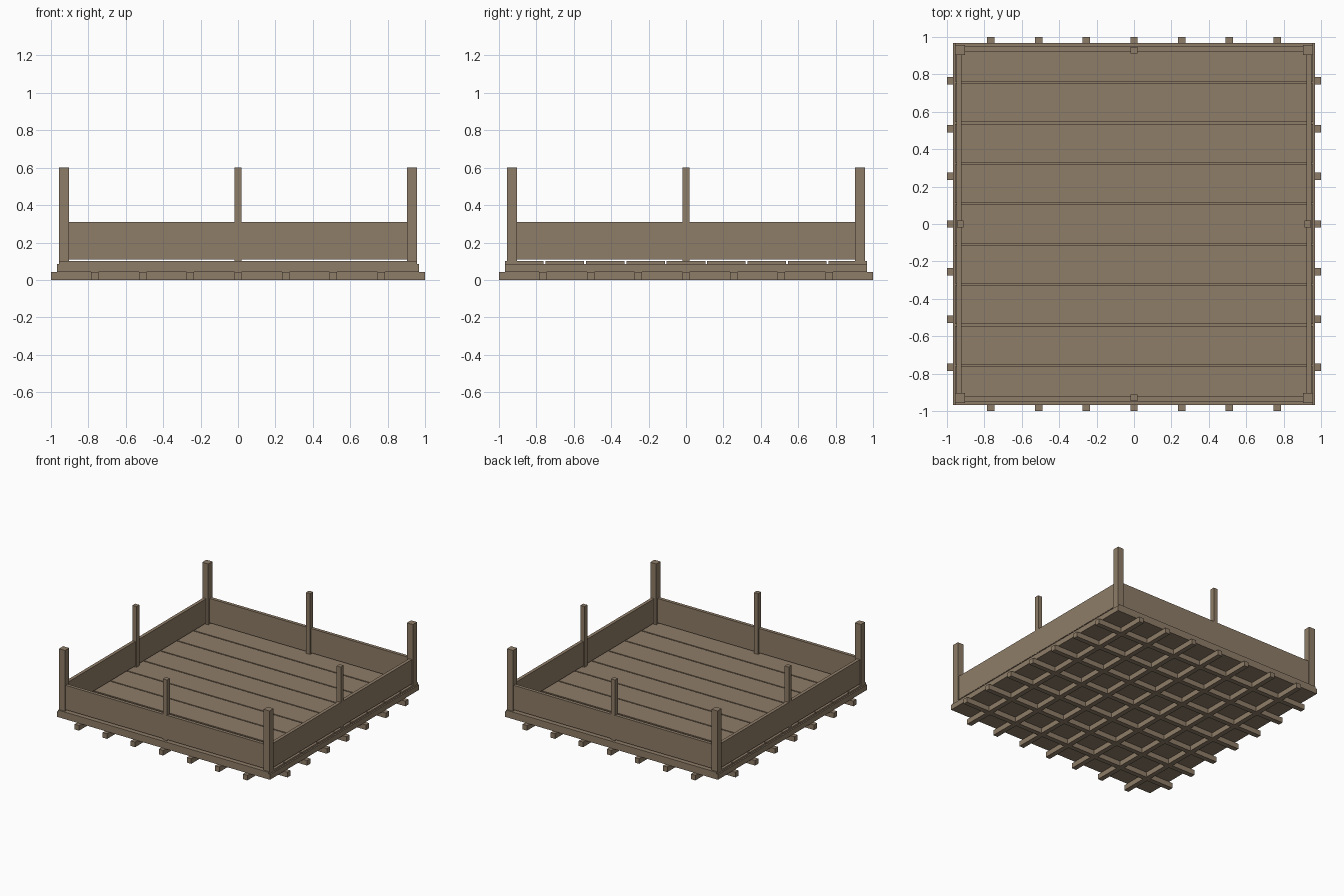
import bpy

if "Cube" in bpy.data.objects:
    bpy.data.objects.remove(bpy.data.objects["Cube"])

wood = bpy.data.materials.new("weathered wood")
wood.diffuse_color = (0.275, 0.205, 0.138, 1)
wood.use_nodes = True
wood.node_tree.nodes["Principled BSDF"].inputs["Base Color"].default_value = wood.diffuse_color


def box(name, x0, x1, y0, y1, z0, z1):
    """Axis-aligned wooden box between two corners."""
    sx, sy, sz = x1 - x0, y1 - y0, z1 - z0
    bpy.ops.mesh.primitive_cube_add(size=1)
    ob = bpy.context.object
    ob.name = name
    for v in ob.data.vertices:
        v.co = (x0 + (v.co.x + 0.5) * sx, y0 + (v.co.y + 0.5) * sy, z0 + (v.co.z + 0.5) * sz)
    ob.data.materials.append(wood)
    return ob


def post(name, x, y, half):
    return box(name, x - half, x + half, y - half, y + half, 0.098, 0.6)


# Lattice of joists under the deck
for i in range(-3, 4):
    c = i * 0.255
    box("long_joist", -1, 1, c - 0.02, c + 0.02, 0, 0.042)
    box("cross_joist", c - 0.02, c + 0.02, -1, 1, 0, 0.042)

# Solid deck base and nine floor planks
box("deck_base", -0.968, 0.968, -0.968, 0.968, 0.042, 0.085)
pitch = 1.946 / 9
for i in range(-4, 5):
    c = i * pitch
    box("floor_plank", -0.957, 0.957, c - pitch / 2 + 0.005, c + pitch / 2 - 0.005, 0.085, 0.1)

# Corner posts
for sx in (-1, 1):
    for sy in (-1, 1):
        post("corner_post", sx * 0.93, sy * 0.93, 0.027)

# Side boards with a thinner post in the middle of each
for s in (-1, 1):
    a, b = sorted((s * 0.921, s * 0.948))
    box("side_board", a, b, -0.905, 0.905, 0.11, 0.31)
    box("end_board", -0.905, 0.905, a, b, 0.11, 0.31)
    post("side_middle_post", s * 0.929, 0, 0.0185)
    post("end_middle_post", 0, s * 0.929, 0.0185)
